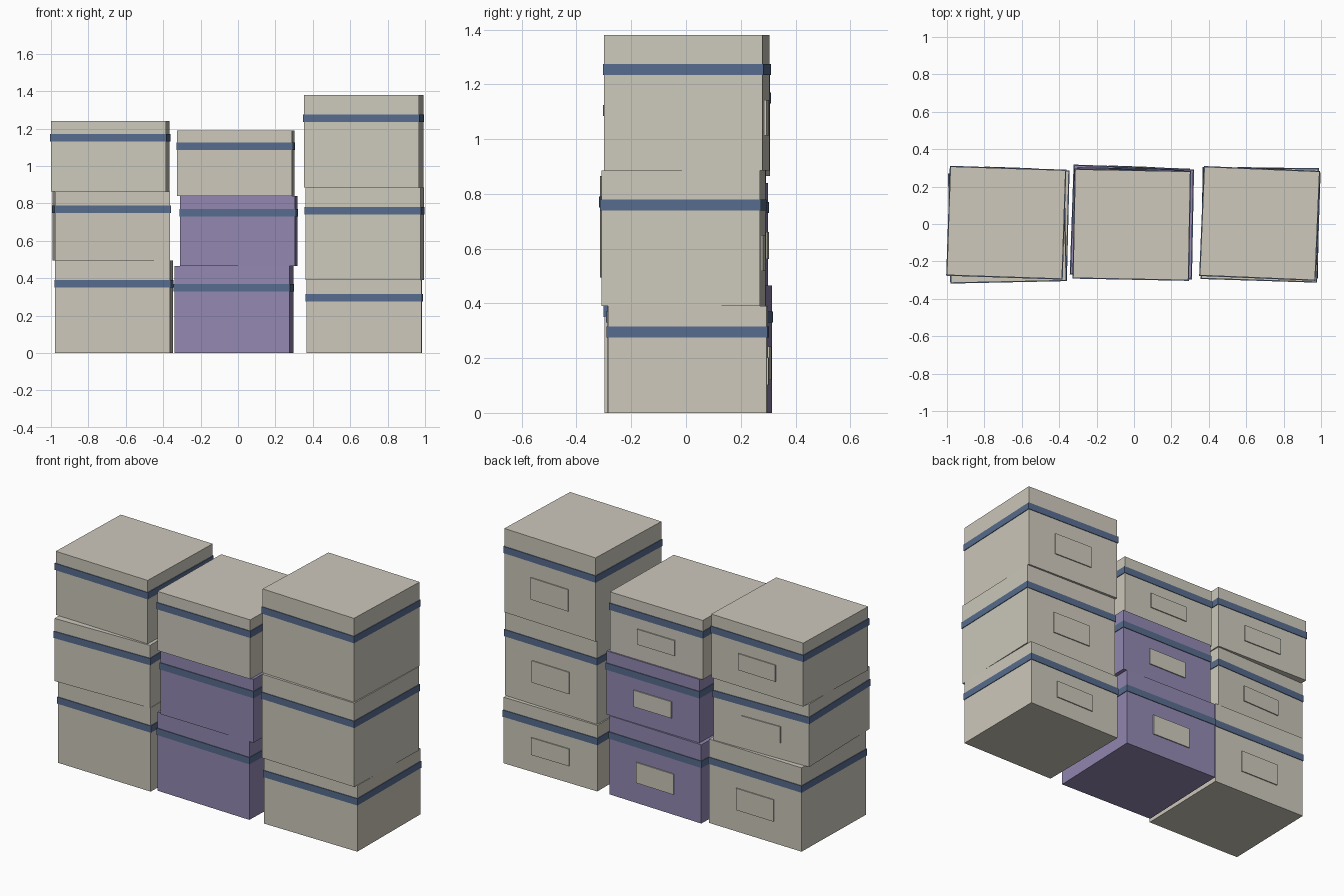
import bpy
from math import radians
from mathutils import Matrix, Vector

if "Cube" in bpy.data.objects:
    bpy.data.objects.remove(bpy.data.objects["Cube"], do_unlink=True)


def material(name, rgb):
    mat = bpy.data.materials.new(name)
    mat.use_nodes = True
    mat.diffuse_color = (*rgb, 1)
    mat.node_tree.nodes["Principled BSDF"].inputs["Base Color"].default_value = (*rgb, 1)
    return mat


beige = material("beige_card", (0.61, 0.58, 0.50))
purple = material("purple_card", (0.29, 0.245, 0.44))
blue = material("blue_band", (0.095, 0.15, 0.27))


def block(name, size, center, frame, mat):
    """A cuboid placed in the turned frame of its box."""
    bpy.ops.mesh.primitive_cube_add(size=1)
    obj = bpy.context.object
    obj.name = name
    obj.data.transform(Matrix.Diagonal((*size, 1)))
    obj.matrix_world = frame @ Matrix.Translation(Vector(center))
    obj.data.materials.append(mat)


WIDTH, DEPTH = 0.615, 0.58
BAND, LIP, PLATE = 0.04, 0.004, 0.006


def storage_box(name, x, y, bottom, top, band_z, turn, mat):
    height = top - bottom
    frame = Matrix.Translation((x, y, bottom)) @ Matrix.Rotation(radians(turn), 4, "Z")
    block(name + "_box", (WIDTH, DEPTH, height), (0, 0, height / 2), frame, mat)
    # Band wrapped around the box
    block(name + "_band", (WIDTH + 2 * LIP, DEPTH + 2 * LIP, BAND),
          (0, 0, band_z - bottom), frame, blue)
    # Raised label on the back
    block(name + "_label", (0.25, PLATE, 0.26 * height),
          (0, DEPTH / 2 + PLATE / 2, 0.39 * height), frame, beige)


# Each box: x, y, band height, top, turn in degrees, card
stacks = {
    "right_stack": [(-0.663, 0.0, 0.37, 0.495, -1.4, beige),
                    (-0.677, -0.018, 0.77, 0.865, 1.2, beige),
                    (-0.683, 0.007, 1.15, 1.24, -1.9, beige)],
    "middle_stack": [(-0.022, 0.013, 0.35, 0.465, -2.0, purple),
                     (0.004, 0.004, 0.75, 0.84, -1.1, purple),
                     (-0.012, -0.004, 1.105, 1.19, -1.1, beige)],
    "left_stack": [(0.675, 0.007, 0.295, 0.39, -0.5, beige),
                   (0.677, -0.01, 0.76, 0.885, -1.8, beige),
                   (0.672, 0.003, 1.255, 1.38, -2.4, beige)],
}
for stack, boxes in stacks.items():
    floor = 0
    for level, (x, y, band_z, top, turn, mat) in zip(("lower", "middle", "upper"), boxes):
        storage_box(f"{stack}_{level}", x, y, floor, top, band_z, turn, mat)
        floor = top
